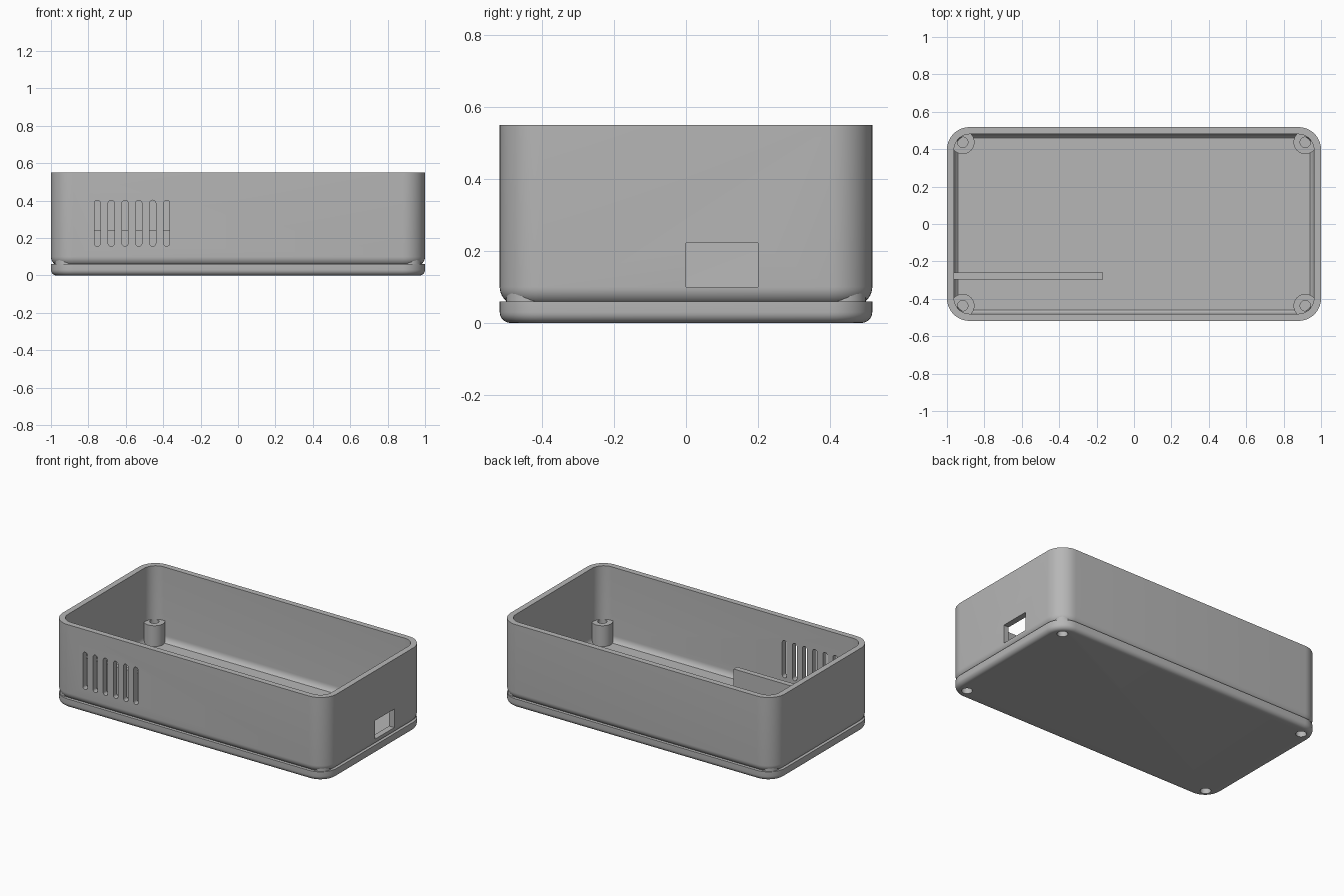
import bpy, bmesh, math

cube = bpy.data.objects.get("Cube")
if cube:
    bpy.data.objects.remove(cube, do_unlink=True)

grey = bpy.data.materials.new("light grey plastic")
grey.use_nodes = True
GREY = (0.47, 0.47, 0.47, 1)
grey.diffuse_color = GREY
grey.node_tree.nodes["Principled BSDF"].inputs["Base Color"].default_value = GREY

HX, HY, CORNER = 1.0, 0.518, 0.12
WALL, FLOOR, TOP = 0.038, 0.06, 0.55
POSTS = [(sx * 0.916, sy * 0.437) for sx in (-1, 1) for sy in (-1, 1)]


def finish(bm, name):
    bmesh.ops.recalc_face_normals(bm, faces=bm.faces)
    mesh = bpy.data.meshes.new(name)
    bm.to_mesh(mesh)
    bm.free()
    obj = bpy.data.objects.new(name, mesh)
    bpy.context.collection.objects.link(obj)
    mesh.materials.append(grey)
    return obj


def smooth(obj):
    obj.data.shade_smooth()
    obj.data.set_sharp_from_angle(angle=math.radians(30))


def rounded(hx, hy, r, steps=10, cx=0, cy=0):
    """Outline of a rounded rectangle."""
    pts = []
    for q, (sx, sy) in enumerate(((1, 1), (-1, 1), (-1, -1), (1, -1))):
        for i in range(steps + 1):
            a = (q + i / steps) * math.pi / 2
            pts.append((cx + sx * (hx - r) + r * math.cos(a),
                        cy + sy * (hy - r) + r * math.sin(a)))
    return pts


def loft(bm, loops, closed=False):
    """Skin stacked loops; cap the ends or join last to first."""
    rings = [[bm.verts.new(p) for p in loop] for loop in loops]
    pairs = list(zip(rings, rings[1:]))
    if closed:
        pairs.append((rings[-1], rings[0]))
    else:
        bm.faces.new(rings[0])
        bm.faces.new(rings[-1])
    for a, b in pairs:
        for i in range(len(a)):
            j = (i + 1) % len(a)
            bm.faces.new((a[i], a[j], b[j], b[i]))


def case_loop(inset, z):
    return [(x, y, z) for x, y in rounded(HX - inset, HY - inset, CORNER - inset)]


def box(bm, x0, x1, y0, y1, z0, z1):
    loft(bm, [[(x0, y0, z), (x1, y0, z), (x1, y1, z), (x0, y1, z)] for z in (z0, z1)])


def cylinder(bm, x, y, r, z0, z1, n=32):
    ring = [(x + r * math.cos(i * math.tau / n), y + r * math.sin(i * math.tau / n))
            for i in range(n)]
    loft(bm, [[(px, py, z) for px, py in ring] for z in (z0, z1)])


def cut(obj, bm):
    """Subtract the solids in bm, then discard the cutter."""
    cutter = finish(bm, "cutter")
    cutter.hide_render = True
    mod = obj.modifiers.new("cut", "BOOLEAN")
    mod.operation, mod.solver, mod.object = "DIFFERENCE", "EXACT", cutter
    graph = bpy.context.evaluated_depsgraph_get()
    mesh = bpy.data.meshes.new_from_object(obj.evaluated_get(graph))
    obj.modifiers.clear()
    obj.data = mesh
    bpy.data.objects.remove(cutter, do_unlink=True)


# Base plate with rounded lower edge and screw holes underneath
bm = bmesh.new()
R = 0.03
loops = [case_loop(R * (1 - math.sin(a)), R * (1 - math.cos(a)))
         for a in (i * math.pi / 12 for i in range(7))]
loft(bm, loops + [case_loop(0, FLOOR)])
base = finish(bm, "base_plate")
bm = bmesh.new()
for x, y in POSTS:
    cylinder(bm, x, y, 0.032, -0.05, 0.045)
cut(base, bm)
smooth(base)

# Wall shell, curving inwards just above the base
bm = bmesh.new()
R, END = 0.05, math.radians(57)
arc = [(R * (1 - math.cos(a)), 0.1 - R * math.sin(a))
       for a in (END * (1 - i / 6) for i in range(7))]
profile = arc + [(0, TOP), (WALL, TOP)] + [(WALL + d, z) for d, z in reversed(arc)]
loft(bm, [case_loop(d, z) for d, z in profile], closed=True)
shell = finish(bm, "wall_shell")

# Cable port and row of rounded vent slots
bm = bmesh.new()
box(bm, 0.9, 1.1, 0, 0.2, 0.1, 0.222)
for i in range(6):
    slot = rounded(0.0165, 0.123, 0.0164, 6, -0.752 + i * 0.074, 0.279)
    loft(bm, [[(x, y, z) for x, z in slot] for y in (-0.6, -0.42)])
cut(shell, bm)
smooth(shell)

# Corner screw posts with blind holes
for i, (x, y) in enumerate(POSTS):
    bm = bmesh.new()
    cylinder(bm, x, y, 0.063, FLOOR - 0.005, 0.197, 40)
    post = finish(bm, f"screw_post_{i + 1}")
    bm = bmesh.new()
    cylinder(bm, x, y, 0.028, 0.08, 0.3)
    cut(post, bm)
    smooth(post)

# Upright divider rib behind the vents
bm = bmesh.new()
box(bm, -0.97, -0.165, -0.296, -0.26, FLOOR - 0.005, 0.24)
finish(bm, "divider_rib")

# Shallow floor panel, its two edge strips and the round button pad
bm = bmesh.new()
panel = rounded(0.62, 0.1, 0.0999)
loft(bm, [[(x, y, z) for x, y in panel] for z in (FLOOR - 0.003, FLOOR + 0.003)])
smooth(finish(bm, "floor_panel"))
for side, name in ((-1, "front"), (1, "back")):
    bm = bmesh.new()
    y0, y1 = sorted((side * 0.074, side * 0.0985))
    box(bm, -0.54, 0.54, y0, y1, FLOOR, FLOOR + 0.007)
    finish(bm, name + "_panel_strip")
bm = bmesh.new()
cylinder(bm, -0.848, 0.003, 0.057, FLOOR - 0.003, FLOOR + 0.003, 40)
smooth(finish(bm, "round_pad"))
